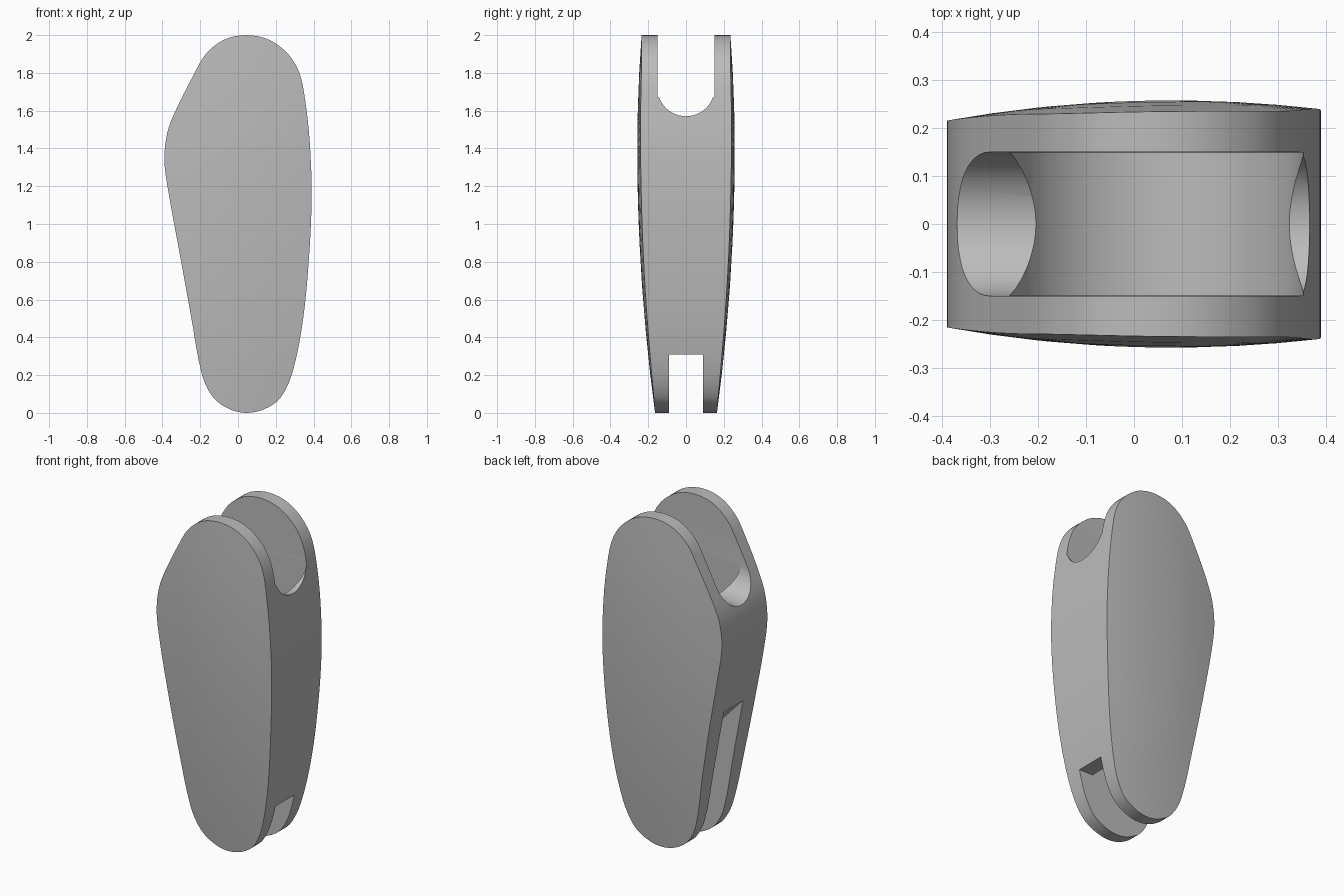
import bpy, bmesh
from math import cos, sin, pi
from mathutils import Vector

if "Cube" in bpy.data.objects:
    bpy.data.objects.remove(bpy.data.objects["Cube"])

grey = bpy.data.materials.new("plain grey")
grey.use_nodes = True
colour = (0.5, 0.5, 0.5, 1)
grey.diffuse_color = colour
grey.node_tree.nodes["Principled BSDF"].inputs["Base Color"].default_value = colour


def make_object(name, bm):
    bmesh.ops.recalc_face_normals(bm, faces=bm.faces)
    mesh = bpy.data.meshes.new(name)
    bm.to_mesh(mesh)
    bm.free()
    mesh.materials.append(grey)
    ob = bpy.data.objects.new(name, mesh)
    bpy.context.collection.objects.link(ob)
    return ob


def smooth_loop(points, steps):
    """Closed spline through the points."""
    pts = [Vector(p) for p in points]
    n, out = len(pts), []
    for i in range(n):
        a, b, c, d = (pts[(i + k) % n] for k in (-1, 0, 1, 2))
        span = (c - b).length
        t0 = (c - a) / ((b - a).length + span) * span
        t1 = (d - b) / ((d - c).length + span) * span
        for s in range(steps):
            t = s / steps
            out.append(b * (2*t**3 - 3*t**2 + 1) + t0 * (t**3 - 2*t**2 + t)
                       + c * (3*t**2 - 2*t**3) + t1 * (t**3 - t**2))
    return out


def prism(name, ring_a, ring_b):
    """Solid between two matching rings of 3D points."""
    bm = bmesh.new()
    a = [bm.verts.new(p) for p in ring_a]
    b = [bm.verts.new(p) for p in ring_b]
    bm.faces.new(a)
    bm.faces.new(b)
    for i in range(len(a)):
        j = (i + 1) % len(a)
        bm.faces.new((a[i], a[j], b[j], b[i]))
    return make_object(name, bm)


def side_prism(name, profile, half):
    return prism(name, [(x, -half, z) for x, z in profile],
                 [(x, half, z) for x, z in profile])


def cut(target, cutter):
    mod = target.modifiers.new("cut", "BOOLEAN")
    mod.operation = "DIFFERENCE"
    mod.solver = "EXACT"
    mod.object = cutter
    bpy.context.view_layer.objects.active = target
    bpy.ops.object.modifier_apply(modifier=mod.name)
    bpy.data.objects.remove(cutter)


# Housing: outline in x and z, with gently domed cheeks
outline = smooth_loop([
    (.045, 2), (.165, 1.975), (.265, 1.9), (.325, 1.8), (.355, 1.66),
    (.38, 1.43), (.39, 1.15), (.377, .84), (.345, .5), (.29, .22),
    (.225, .08), (.14, .02), (.045, 0), (-.045, .02), (-.13, .08),
    (-.19, .2), (-.25, .52), (-.31, .85), (-.37, 1.18), (-.39, 1.34),
    (-.375, 1.48), (-.335, 1.59), (-.235, 1.79), (-.17, 1.9),
    (-.075, 1.975)], 4)


def half_thickness(x, z):
    rise = 1.4 - z
    spine = .258 - (.048 if rise > 0 else .064) * rise * rise
    return spine - .19 * (x - .08) ** 2


bm = bmesh.new()
centre = Vector((0, 1.05))
rims = []
for side in (-1, 1):
    previous = None
    for scale in (1, .8, .6, .4, .2):
        ring = []
        for p in outline:
            x, z = centre + (p - centre) * scale
            ring.append(bm.verts.new((x, side * half_thickness(x, z), z)))
        if previous is None:
            rims.append(ring)
        else:
            for i in range(len(ring)):
                bm.faces.new((previous[i - 1], previous[i], ring[i], ring[i - 1]))
        previous = ring
    x, z = centre
    hub = bm.verts.new((x, side * half_thickness(x, z), z))
    for i in range(len(previous)):
        bm.faces.new((previous[i - 1], previous[i], hub))
for i in range(len(outline)):
    bm.faces.new((rims[0][i - 1], rims[0][i], rims[1][i], rims[1][i - 1]))
housing = make_object("housing", bm)

# Upper channel: round-bottomed slot running across the top
radius = .15
section = [(radius * cos(pi + pi * i / 24), radius * sin(pi + pi * i / 24))
           for i in range(25)] + [(radius, 1), (-radius, 1)]
cut(housing, prism("channel_cutter",
                   [(-.6, y, 1.63 + z) for y, z in section],
                   [(.6, y, 1.742 + z) for y, z in section]))

# Wheel well below the channel
well = [(.045 + .31 * cos(2 * pi * i / 64), 1.7 + .31 * sin(2 * pi * i / 64))
        for i in range(64)]
cut(housing, side_prism("well_cutter", well, radius - .0004))

# Lower slot with a ceiling that climbs toward the right side
slot = [(.6, -.1), (.6, .31), (.22, .31), (-.335, .9), (-.6, .9), (-.6, -.1)]
cut(housing, side_prism("slot_cutter", slot, .09))

bpy.ops.object.select_all(action="DESELECT")
housing.select_set(True)
bpy.context.view_layer.objects.active = housing
bpy.ops.object.shade_smooth_by_angle(angle=pi / 6)
